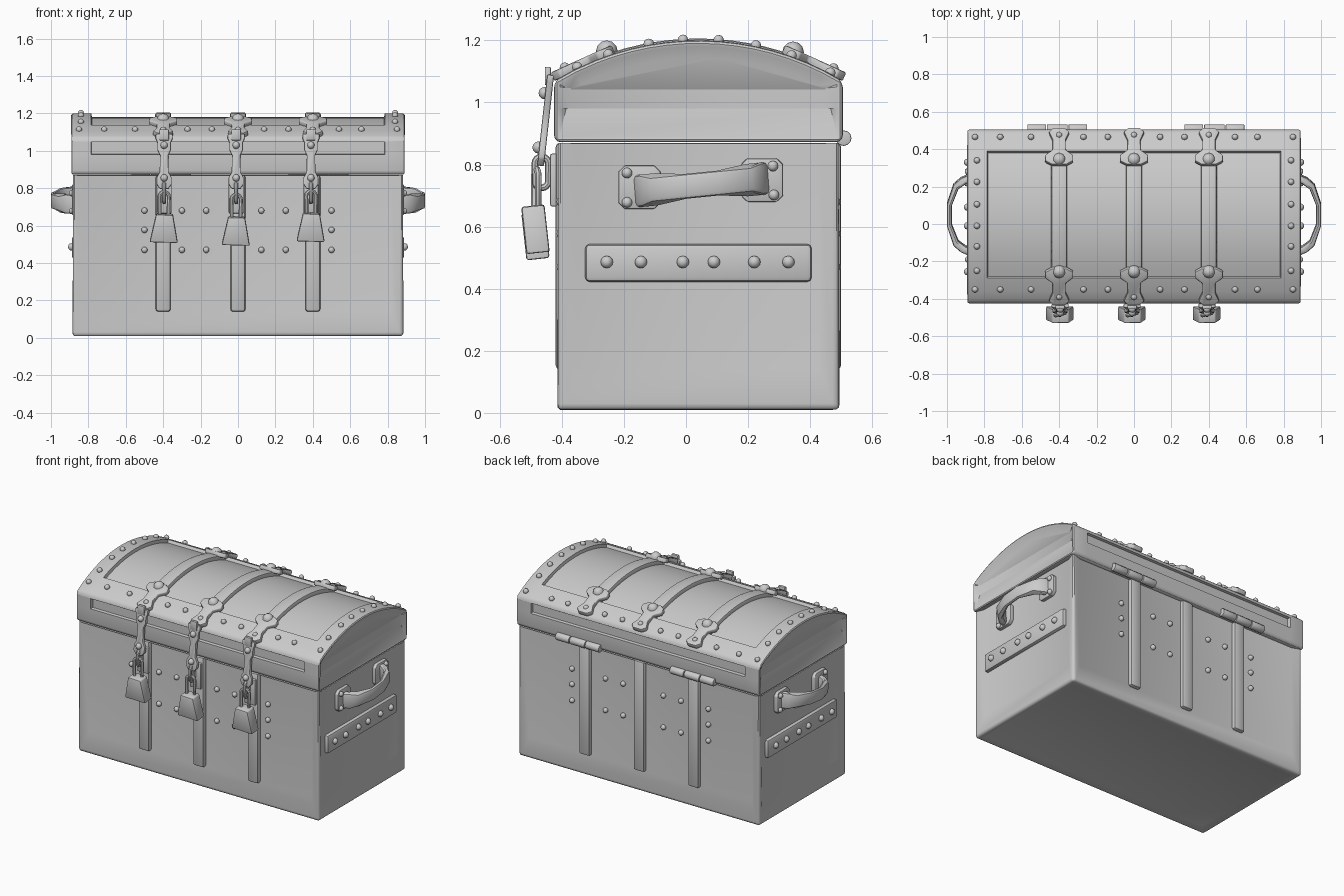
import bpy, bmesh, math
from mathutils import Matrix, Vector

cube = bpy.data.objects.get("Cube")
if cube:
    bpy.data.objects.remove(cube, do_unlink=True)

mat = bpy.data.materials.new("grey_metal")
mat.use_nodes = True
GREY = (0.6, 0.6, 0.6, 1)
mat.diffuse_color = GREY
for node in mat.node_tree.nodes:
    if node.type == 'BSDF_PRINCIPLED':
        node.inputs["Base Color"].default_value = GREY

CY, R, PEAK, HALF = 0.04, 0.896, 1.2, 0.465
STRAPS = (-0.4, 0, 0.4)
made = []


def arc(y):
    """Height of the domed lid at depth y."""
    return PEAK - R + math.sqrt(R * R - (y - CY) ** 2)


def finish(name, bm):
    bmesh.ops.recalc_face_normals(bm, faces=bm.faces[:])
    me = bpy.data.meshes.new(name)
    bm.to_mesh(me)
    bm.free()
    me.materials.append(mat)
    ob = bpy.data.objects.new(name, me)
    bpy.context.collection.objects.link(ob)
    made.append(ob)
    return ob


def poly(name, pts, depth, matrix, bevel=0.0):
    """Outline in local XY, extruded along local Z, then placed."""
    bm = bmesh.new()
    face = bm.faces.new([bm.verts.new((x, y, -depth / 2)) for x, y in pts])
    ext = bmesh.ops.extrude_face_region(bm, geom=[face])
    bmesh.ops.translate(bm, vec=(0, 0, depth),
                        verts=[v for v in ext["geom"] if isinstance(v, bmesh.types.BMVert)])
    bmesh.ops.recalc_face_normals(bm, faces=bm.faces[:])
    if bevel:
        sharp = [e for e in bm.edges if e.calc_face_angle(0) > 0.6]
        bmesh.ops.bevel(bm, geom=sharp, offset=bevel, segments=2, profile=0.5,
                        affect='EDGES', clamp_overlap=True)
    bm.transform(matrix)
    return finish(name, bm)


def rect(w, h):
    return [(-w / 2, -h / 2), (w / 2, -h / 2), (w / 2, h / 2), (-w / 2, h / 2)]


def box(name, size, loc, bevel=0.0):
    return poly(name, rect(size[0], size[1]), size[2], Matrix.Translation(loc), bevel)


def rivets(name, spots, r=0.017):
    bm = bmesh.new()
    for p in spots:
        bmesh.ops.create_uvsphere(bm, u_segments=10, v_segments=6, radius=r,
                                  matrix=Matrix.Translation(p))
    finish(name, bm)


def link(name, center, w, h, r, turn):
    """Elongated chain link standing upright."""
    bm = bmesh.new()
    n, m = 16, 8
    rings = []
    for i in range(n):
        a = 2 * math.pi * i / n
        out = Vector((math.cos(a), 0, math.sin(a)))
        mid = out * w + Vector((0, 0, math.copysign(h - w, out.z)))
        rings.append([bm.verts.new(mid + out * r * math.cos(b) + Vector((0, r * math.sin(b), 0)))
                      for b in (2 * math.pi * j / m for j in range(m))])
    for i in range(n):
        a, b = rings[i], rings[(i + 1) % n]
        for j in range(m):
            k = (j + 1) % m
            bm.faces.new((a[j], a[k], b[k], b[j]))
    bm.transform(Matrix.Translation(center) @ Matrix.Rotation(turn, 4, 'Z'))
    finish(name, bm)


YZ = Matrix(((0, 0, 1, 0), (1, 0, 0, 0), (0, 1, 0, 0), (0, 0, 0, 1)))
XZ = Matrix.Rotation(math.pi / 2, 4, 'X')

# Body: box with recessed panels and rounded outer frame
bm = bmesh.new()
bmesh.ops.create_cube(bm, size=1, matrix=Matrix.Translation((0, CY, 0.435))
                      @ Matrix.Diagonal((1.78, 0.92, 0.87, 1)))
outer = [e for e in bm.edges if min(v.co.z for v in e.verts) < 0.1]
sides = [f for f in bm.faces if abs(f.normal.z) < 0.5]
base = [f for f in bm.faces if f.normal.z < -0.5]
bmesh.ops.inset_individual(bm, faces=sides, thickness=0.1, depth=-0.025)
for f in sides:
    for v in f.verts:
        v.co.z = 0.14 if v.co.z < 0.4 else 0.868
bmesh.ops.inset_individual(bm, faces=base, thickness=0.08, depth=-0.02)
bmesh.ops.bevel(bm, geom=outer, offset=0.03, segments=3, profile=0.5, affect='EDGES')
finish("chest_body", bm)

# Lid: domed section swept along x, with recessed top, slots and ends
ys = [CY - HALF, -0.36, -0.29] + [-0.29 + 0.68 * i / 12 for i in range(1, 12)] + [0.39, 0.445, CY + HALF]
section = [(CY - HALF, z) for z in (0.872, 0.98, 1.05)] + [(y, arc(y)) for y in ys]
section += [(CY + HALF, z) for z in (1.05, 0.98, 0.872)]
bm = bmesh.new()
rows = [[bm.verts.new((x, y, z)) for y, z in section] for x in (-0.9, -0.785, 0.785, 0.9)]
n = len(section)
for a, b in zip(rows, rows[1:]):
    for i in range(n):
        j = (i + 1) % n
        bm.faces.new((a[i], a[j], b[j], b[i]))
caps = [bm.faces.new(rows[0]), bm.faces.new(rows[-1])]
bmesh.ops.recalc_face_normals(bm, faces=bm.faces[:])
outer = [e for e in bm.edges if e.calc_face_angle(0) > 0.6]
top, slots = [], []
for f in bm.faces:
    c = f.calc_center_median()
    if abs(c.x) < 0.1 and c.z > 1.1 and -0.29 < c.y < 0.39:
        top.append(f)
    elif abs(c.x) < 0.1 and 0.98 < c.z < 1.05:
        slots.append(f)
bmesh.ops.inset_region(bm, faces=top, thickness=0.004, depth=-0.02, use_even_offset=True)
bmesh.ops.inset_individual(bm, faces=slots, thickness=0.004, depth=-0.02)
bmesh.ops.inset_individual(bm, faces=caps, thickness=0.055, depth=-0.03)
for f in caps:
    for v in f.verts:
        v.co.z = max(0.98, min(v.co.z, arc(v.co.y) - 0.055))
bmesh.ops.bevel(bm, geom=outer, offset=0.022, segments=3, profile=0.5, affect='EDGES')
finish("lid", bm)

# Lid straps, their end brackets and the vertical body straps
band_ys = [-0.3 + 0.7 * i / 14 for i in range(15)]
band = [(y, arc(y) + 0.006) for y in band_ys] + [(y, arc(y) - 0.04) for y in reversed(band_ys)]
half = [(0.03, -0.11), (0.055, -0.085), (0.035, -0.04), (0.035, 0.02),
        (0.075, 0.05), (0.075, 0.085), (0.04, 0.105)]
bracket = half + [(-x, y) for x, y in reversed(half)]
for x in STRAPS:
    poly("lid_strap", band, 0.085, Matrix.Translation((x, 0, 0)) @ YZ, 0.012)
    for front in (True, False):
        y = -0.33 if front else 0.41
        slope = -math.asin((y - CY) / R)
        place = Matrix.Translation((x, y, arc(y) + 0.008)) @ Matrix.Rotation(slope, 4, 'X')
        if not front:
            place = place @ Matrix.Rotation(math.pi, 4, 'Z')
        poly("strap_bracket", bracket, 0.03, place, 0.006)
        face_y = -0.4 if front else 0.48
        box("body_strap", (0.08, 0.04, 0.73), (x, face_y, 0.505), 0.014)
    rivets("bracket_bolt", [(x, y, arc(y) + 0.015) for y in (-0.255, 0.345)], 0.035)
    rivets("bracket_rivet", [(x, y, arc(y) + 0.022) for y in (-0.39, 0.475)])

# Hasps, chain links and padlocks
hasp_half = [(0.022, -0.15), (0.04, -0.125), (0.04, -0.09), (0.024, -0.06), (0.022, 0.03),
             (0.036, 0.06), (0.036, 0.1), (0.045, 0.12), (0.045, 0.145)]
hasp = hasp_half + [(-x, z) for x, z in reversed(hasp_half)]
for x, drop in ((-0.395, 0), (-0.01, -0.015), (0.39, 0.005)):
    tilt = Matrix.Rotation(-0.11, 4, 'X')
    poly("hasp", hasp, 0.022, Matrix.Translation((x, -0.452, 0.945)) @ tilt @ XZ, 0.005)
    rivets("hasp_rivet", [(x, -0.455, 1.03), (x, -0.475, 0.855)], 0.02)
    box("hasp_tab", (0.05, 0.02, 0.06), (x, -0.445, 1.085), 0.005)
    box("staple_plate", (0.08, 0.025, 0.17), (x, -0.425, 0.75), 0.006)
    link("staple_link", (x, -0.465, 0.775), 0.022, 0.05, 0.011, math.pi / 2)
    link("shackle", (x, -0.482, 0.7 + drop), 0.026, 0.08, 0.011, 0.25)
    lock = [(-0.075, -0.075), (0.075, -0.075), (0.045, 0.075), (-0.045, 0.075)]
    poly("padlock", lock, 0.075, Matrix.Translation((x, -0.485, 0.587 + drop)) @ tilt.inverted()
         @ Matrix.Rotation(0.03, 4, 'Y') @ XZ, 0.008)

# Rivets on front and back panels
row = (-0.5, -0.3, -0.17, 0.125, 0.255, 0.5)
spots = [(x, y, z) for y in (-0.4, 0.48) for z in (0.47, 0.68) for x in row]
spots += [(x, y, 0.577) for y in (-0.4, 0.48) for x in (-0.5, 0.5)]
rivets("panel_rivets", spots)

# Rivets around the lid rim
rim = [(x, y) for y in (-0.35, 0.465) for x in
       (-0.85, -0.715, -0.55, -0.27, -0.14, 0.14, 0.27, 0.54, 0.66, 0.85)]
rim += [(x, y) for x in (-0.84, 0.84) for y in (-0.25, -0.12, -0.01, 0.105, 0.225, 0.34)]
rivets("lid_rivets", [(x, y, arc(y) + 0.003) for x, y in rim])

# Side bands and handles
outline = [(0.865, -0.175), (0.925, -0.15), (0.965, -0.115), (1, -0.01), (1, 0.11),
           (0.965, 0.215), (0.925, 0.25), (0.865, 0.275)]
inner = [(x - 0.026, CY + 0.01 + (y - CY - 0.01) * 0.84) for x, y in outline]
grip = outline + inner[::-1]
for s in (-1, 1):
    box("side_band", (0.04, 0.73, 0.122), (s * 0.868, CY, 0.483), 0.015)
    rivets("side_band_rivets", [(s * 0.89, y, 0.486) for y in (-0.255, -0.145, -0.01, 0.09, 0.22, 0.33)], 0.02)
    place = (Matrix.Diagonal((s, 1, 1, 1)) @ Matrix.Translation((0, 0.05, 0.735))
             @ Matrix.Rotation(0.1, 4, 'X') @ Matrix.Translation((0, -0.05, 0)))
    handle = poly("side_handle", grip, 0.08, place, 0.012)
    for v in handle.data.vertices:
        if abs(v.co.x) < 0.95:
            mid = 0.735 + (v.co.y - 0.05) * 0.1
            v.co.z = mid + (v.co.z - mid) * 1.3
    for y, z in ((-0.15, 0.727), (0.245, 0.75)):
        plate = [(-0.068, -0.05), (-0.048, -0.07), (0.048, -0.07), (0.068, -0.05),
                 (0.068, 0.05), (0.048, 0.07), (-0.048, 0.07), (-0.068, 0.05)]
        poly("handle_plate", plate, 0.03, Matrix.Translation((s * 0.872, y, z)) @ YZ, 0.005)
    rivets("handle_rivets", [(s * 0.888, y, z) for y, z in
                             ((-0.19, 0.678), (-0.19, 0.773), (0.283, 0.702), (0.28, 0.795))])

# Back hinges
for x in (-0.41, 0.43):
    ring = [(0.025 * math.cos(a), 0.025 * math.sin(a)) for a in (math.pi * i / 6 for i in range(12))]
    for dx, w in ((-0.11, 0.1), (0, 0.11), (0.11, 0.1)):
        poly("hinge_barrel", ring, w, Matrix.Translation((x + dx, 0.508, 0.885)) @ YZ, 0.004)

# Smooth shading with crisp edges
bpy.ops.object.select_all(action='DESELECT')
for ob in made:
    ob.select_set(True)
bpy.context.view_layer.objects.active = made[0]
bpy.ops.object.shade_smooth_by_angle(angle=math.radians(40))
